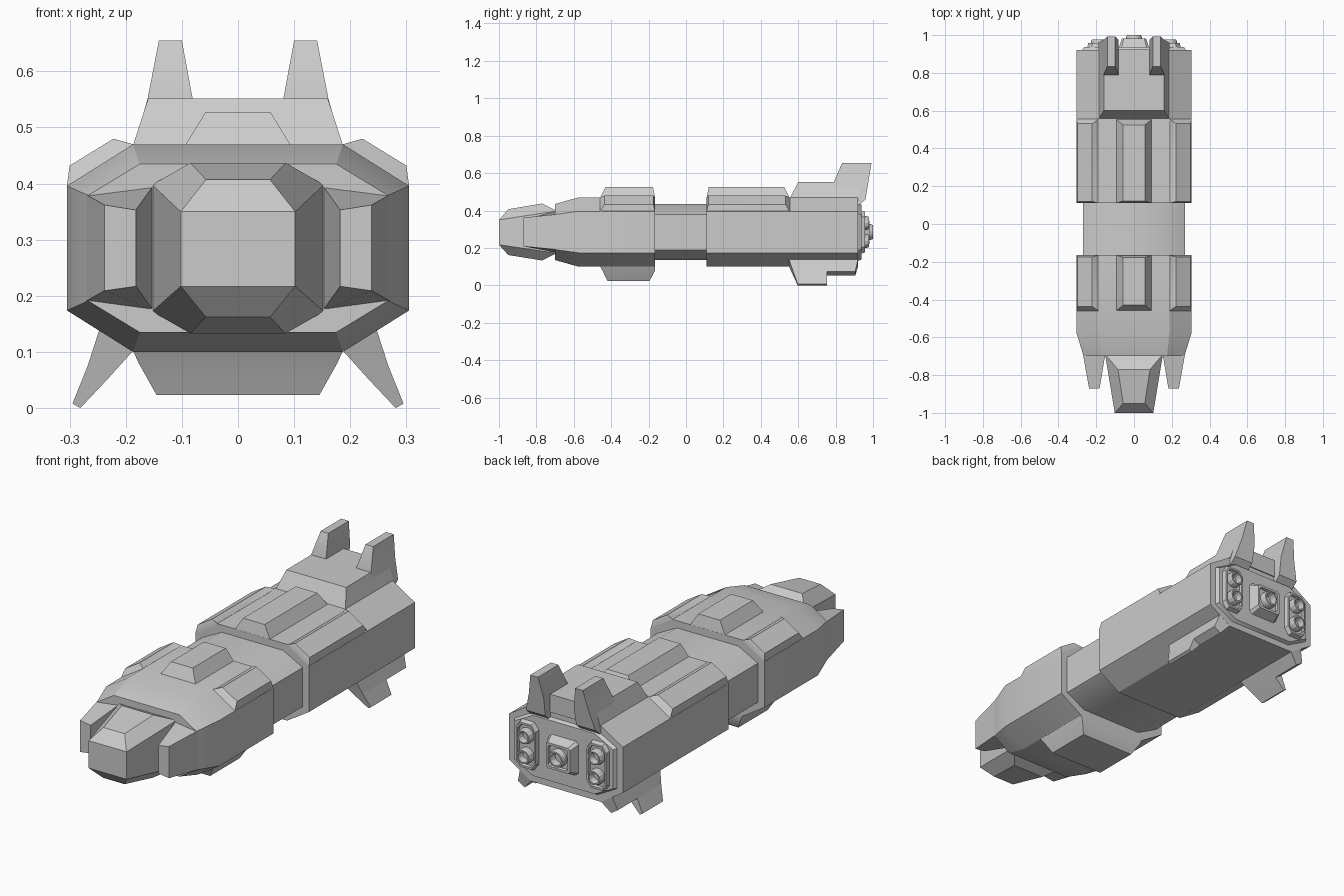
import bpy, bmesh
from math import sin, cos, pi, radians


def loft(name, sections, mirror=False):
    """Skin a solid through equally sized rings of 3D points."""
    bm = bmesh.new()
    rings = [[bm.verts.new(p) for p in s] for s in sections]
    n = len(rings[0])
    for a, b in zip(rings, rings[1:]):
        for i in range(n):
            j = (i + 1) % n
            bm.faces.new((a[i], a[j], b[j], b[i]))
    bm.faces.new(rings[0])
    bm.faces.new(rings[-1])
    bmesh.ops.recalc_face_normals(bm, faces=bm.faces)
    me = bpy.data.meshes.new(name)
    bm.to_mesh(me)
    bm.free()
    ob = bpy.data.objects.new(name, me)
    bpy.context.collection.objects.link(ob)
    if mirror:
        ob.modifiers.new("Mirror", 'MIRROR')
    bpy.ops.object.select_all(action='DESELECT')
    ob.select_set(True)
    bpy.context.view_layer.objects.active = ob
    bpy.ops.object.shade_smooth_by_angle(angle=radians(28))
    return ob


def octagon(y, w, f, h, fh, cx=0, cz=0.285):
    """Chamfered section: half width w, flat half width f, half height h, flat half height fh."""
    pts = [(w, -fh), (w, fh), (f, h), (-f, h), (-w, fh), (-w, -fh), (-f, -h), (f, -h)]
    return [(cx + x, y, cz + z) for x, z in pts]


def rect(x0, x1, y0, y1, z):
    return [(x0, y0, z), (x1, y0, z), (x1, y1, z), (x0, y1, z)]


def at_y(y, profile):
    return [(x, y, z) for x, z in profile]


# Main hull: front block, narrower neck, rear block with end plate
FULL = (0.305, 0.187, 0.185, 0.111)
loft("front_hull", [octagon(-0.70, 0.267, 0.175, 0.15, 0.094),
                    octagon(-0.575, *FULL), octagon(-0.165, *FULL)])
loft("neck", [octagon(-0.18, 0.27, 0.165, 0.15, 0.095),
              octagon(0.12, 0.27, 0.165, 0.15, 0.095)])
loft("rear_hull", [octagon(0.11, *FULL), octagon(0.92, *FULL),
                   octagon(0.92, 0.275, 0.17, 0.155, 0.098),
                   octagon(0.937, 0.265, 0.165, 0.147, 0.094)])

# Cockpit nose: tapered core with bevelled roof and floor
loft("cockpit_nose", [
    [(-0.085, -0.77, 0.133), (0.085, -0.77, 0.133), (0.057, -0.95, 0.162), (-0.057, -0.95, 0.162)],
    [(-0.153, -0.69, 0.172), (0.153, -0.69, 0.172), (0.102, -1.0, 0.217), (-0.102, -1.0, 0.217)],
    [(-0.153, -0.69, 0.398), (0.153, -0.69, 0.398), (0.102, -1.0, 0.35), (-0.102, -1.0, 0.35)],
    [(-0.085, -0.77, 0.437), (0.085, -0.77, 0.437), (0.057, -0.95, 0.407), (-0.057, -0.95, 0.407)]])

# Cheek prongs beside the nose
loft("cheek_prong", [
    at_y(-0.69, [(0.152, 0.175), (0.27, 0.191), (0.27, 0.38), (0.152, 0.395)]),
    at_y(-0.87, [(0.182, 0.217), (0.238, 0.209), (0.238, 0.362), (0.182, 0.353)])], True)

# Raised roof panels and shoulder armour on both blocks
SHOULDER_BASE = [(0.186, 0.465), (0.187, 0.47), (0.305, 0.396), (0.295, 0.385)]
SHOULDER = [(0.187, 0.465), (0.222, 0.48), (0.30, 0.432), (0.305, 0.39)]
for place, y0, y1, s0, s1 in (("front", -0.46, -0.165, 0.03, 0.012),
                              ("rear", 0.11, 0.555, 0.012, 0.03)):
    loft(place + "_roof_panel", [rect(-0.095, 0.095, y0, y1, 0.467),
                                 rect(-0.058, 0.058, y0 + s0, y1 - s1, 0.527)])
    loft(place + "_shoulder_armour", [at_y(y0, SHOULDER_BASE), at_y(y0 + s0 * 0.8, SHOULDER),
                                      at_y(y1 - s1 * 0.8, SHOULDER), at_y(y1, SHOULDER_BASE)], True)

# Belly pod under the front block
loft("belly_pod", [rect(-0.187, 0.187, -0.46, -0.165, 0.102),
                   rect(-0.177, 0.177, -0.447, -0.165, 0.08),
                   rect(-0.145, 0.145, -0.42, -0.195, 0.023)])

# Tail deck and twin upright tail fins
loft("tail_deck", [rect(-0.188, 0.188, 0.555, 0.925, 0.465),
                   rect(-0.16, 0.16, 0.60, 0.925, 0.552)])
loft("tail_fin", [
    [(0.085, 0.79, 0.43), (0.187, 0.79, 0.43), (0.187, 0.925, 0.43), (0.085, 0.925, 0.43)],
    [(0.083, 0.79, 0.46), (0.187, 0.79, 0.46), (0.187, 0.96, 0.46), (0.083, 0.96, 0.46)],
    rect(0.081, 0.161, 0.79, 0.975, 0.552),
    rect(0.10, 0.141, 0.835, 0.992, 0.655)], True)

# Splayed lower fins, stepped at the back
ROOT_IN, ROOT_OUT = (0.187, 0.102), (0.247, 0.14)
MID_IN, MID_OUT = (0.232, 0.052), (0.268, 0.075)
TIP_IN, TIP_OUT = (0.281, 0.0), (0.295, 0.008)


def blade(a, b, y0, y1):
    return [(a[0], y0, a[1]), (b[0], y0, b[1]), (b[0], y1, b[1]), (a[0], y1, a[1])]


loft("lower_fin_root", [blade(ROOT_IN, ROOT_OUT, 0.55, 0.92),
                        blade(MID_IN, MID_OUT, 0.573, 0.905)], True)
loft("lower_fin_tip", [blade(MID_IN, MID_OUT, 0.573, 0.755),
                       blade(TIP_IN, TIP_OUT, 0.597, 0.755)], True)


# Engines: central housing, side plates and hollow nozzles
def nozzle(name, x, z, r, y0, y1, mirror=False):
    rings = [(r * 0.85, y0), (r, y0 + 0.01), (r, y1 - 0.012), (r * 0.88, y1),
             (r * 0.7, y1), (r * 0.55, y1 - 0.03)]
    loft(name, [[(x + q * cos(i * pi / 6), y, z + q * sin(i * pi / 6)) for i in range(12)]
                for q, y in rings], mirror)


loft("engine_housing", [octagon(0.92, 0.085, 0.07, 0.09, 0.075),
                        octagon(0.982, 0.064, 0.054, 0.062, 0.052),
                        octagon(0.982, 0.053, 0.044, 0.051, 0.042),
                        octagon(0.97, 0.05, 0.042, 0.048, 0.04)])
nozzle("centre_nozzle", 0, 0.285, 0.042, 0.96, 1.0)
loft("engine_plate", [octagon(0.93, 0.058, 0.034, 0.118, 0.085, 0.19),
                      octagon(0.958, 0.052, 0.03, 0.108, 0.078, 0.19),
                      octagon(0.958, 0.044, 0.026, 0.099, 0.074, 0.19),
                      octagon(0.945, 0.042, 0.025, 0.096, 0.072, 0.19)], True)
for i, z in enumerate((0.237, 0.333)):
    nozzle(f"side_nozzle_{i + 1}", 0.19, z, 0.037, 0.935, 0.978, True)
